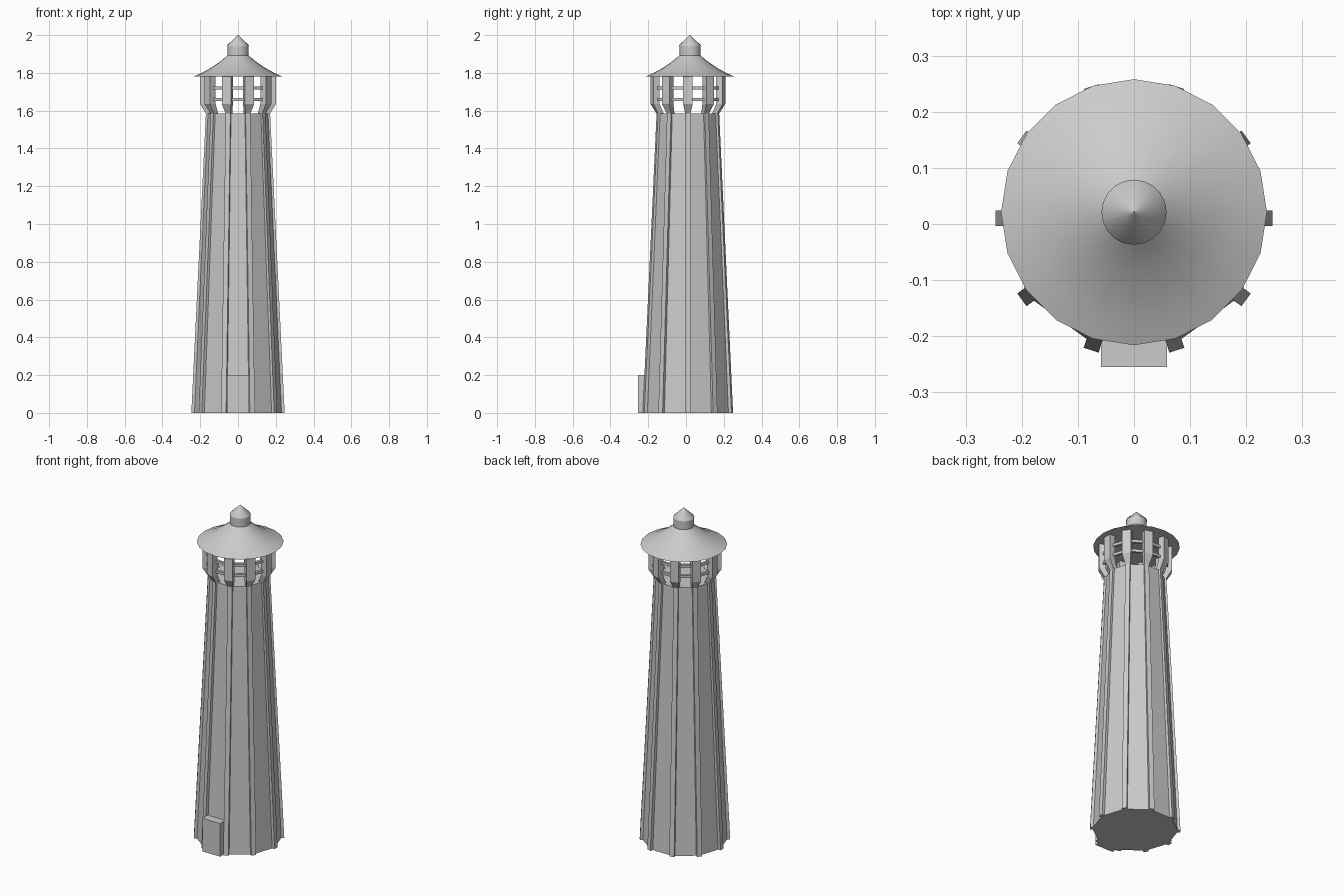
import bpy
from math import cos, sin, radians, pi

if "Cube" in bpy.data.objects:
    bpy.data.objects.remove(bpy.data.objects["Cube"])

CY = 0.01        # tower axis in y
ROOF_Y = 0.021   # roof axis in y
N = 10


def make(name, verts, faces, smooth=False):
    me = bpy.data.meshes.new(name)
    me.from_pydata(verts, [], faces)
    ob = bpy.data.objects.new(name, me)
    bpy.context.collection.objects.link(ob)
    if smooth:
        bpy.ops.object.select_all(action='DESELECT')
        ob.select_set(True)
        bpy.context.view_layer.objects.active = ob
        bpy.ops.object.shade_smooth_by_angle(angle=radians(32))
    return ob


def revolve(name, profile, sides, cy, closed=False, smooth=False):
    """Spin (radius, z) points; closed joins the last point to the first, else ends are capped."""
    v = [(r * cos(2 * pi * i / sides), cy + r * sin(2 * pi * i / sides), z)
         for r, z in profile for i in range(sides)]
    m = len(profile)
    f = []
    for k in range(m if closed else m - 1):
        a, b = k * sides, ((k + 1) % m) * sides
        for i in range(sides):
            j = (i + 1) % sides
            f.append((a + i, a + j, b + j, b + i))
    if not closed:
        f.append(tuple(reversed(range(sides))))
        f.append(tuple(range((m - 1) * sides, m * sides)))
    return make(name, v, f, smooth)


def radial_bar(name, sections, angle):
    """Loft rectangles (z, inner radius, outer radius, half width), turned about the axis."""
    c, s = cos(angle), sin(angle)
    v = []
    for z, ri, ro, w in sections:
        for r, t in ((ri, -w), (ro, -w), (ro, w), (ri, w)):
            v.append((r * c - t * s, CY + r * s + t * c, z))
    f = [(3, 2, 1, 0)]
    for k in range(len(sections) - 1):
        a = 4 * k
        for i in range(4):
            j = (i + 1) % 4
            f.append((a + i, a + j, a + 4 + j, a + 4 + i))
    n = len(v)
    f.append((n - 4, n - 3, n - 2, n - 1))
    return make(name, v, f)


# Tapered ten-sided shaft
revolve("tower_shaft", [(0.235, 0), (0.163, 1.585)], N, CY)

# Corner ribs and the lantern posts that flare out above them
for i in range(N):
    a = 2 * pi * i / N
    radial_bar(f"corner_rib_{i}", [(0, 0.215, 0.247, 0.014), (1.585, 0.14, 0.17, 0.013)], a)
    radial_bar(f"lantern_post_{i}", [(1.585, 0.14, 0.17, 0.014),
                                     (1.635, 0.165, 0.2, 0.025),
                                     (1.78, 0.165, 0.2, 0.025)], a)

# Two gallery rails
for i, z in enumerate((1.66, 1.72)):
    revolve(f"rail_{i}", [(0.17, z - 0.008), (0.186, z - 0.008),
                          (0.186, z + 0.008), (0.17, z + 0.008)], N, CY, closed=True)

# Flared roof
revolve("roof", [(0.237, 1.78), (0.19, 1.801), (0.145, 1.826), (0.105, 1.853),
                 (0.075, 1.876), (0.057, 1.892)], 20, ROOF_Y, smooth=True)

# Vent drum and pointed cap
revolve("roof_vent", [(0.056, 1.885), (0.056, 1.945)], 20, ROOF_Y, smooth=True)
revolve("vent_cap", [(0.058, 1.943), (0.056, 1.948), (0.001, 2.0)], 20, ROOF_Y, smooth=True)

# Doorway block at the front
x, y0, y1, h = 0.059, -0.255, -0.18, 0.2
make("doorway", [(-x, y0, 0), (x, y0, 0), (x, y1, 0), (-x, y1, 0),
                 (-x, y0, h), (x, y0, h), (x, y1, h), (-x, y1, h)],
     [(3, 2, 1, 0), (4, 5, 6, 7), (0, 1, 5, 4), (1, 2, 6, 5), (2, 3, 7, 6), (3, 0, 4, 7)])
